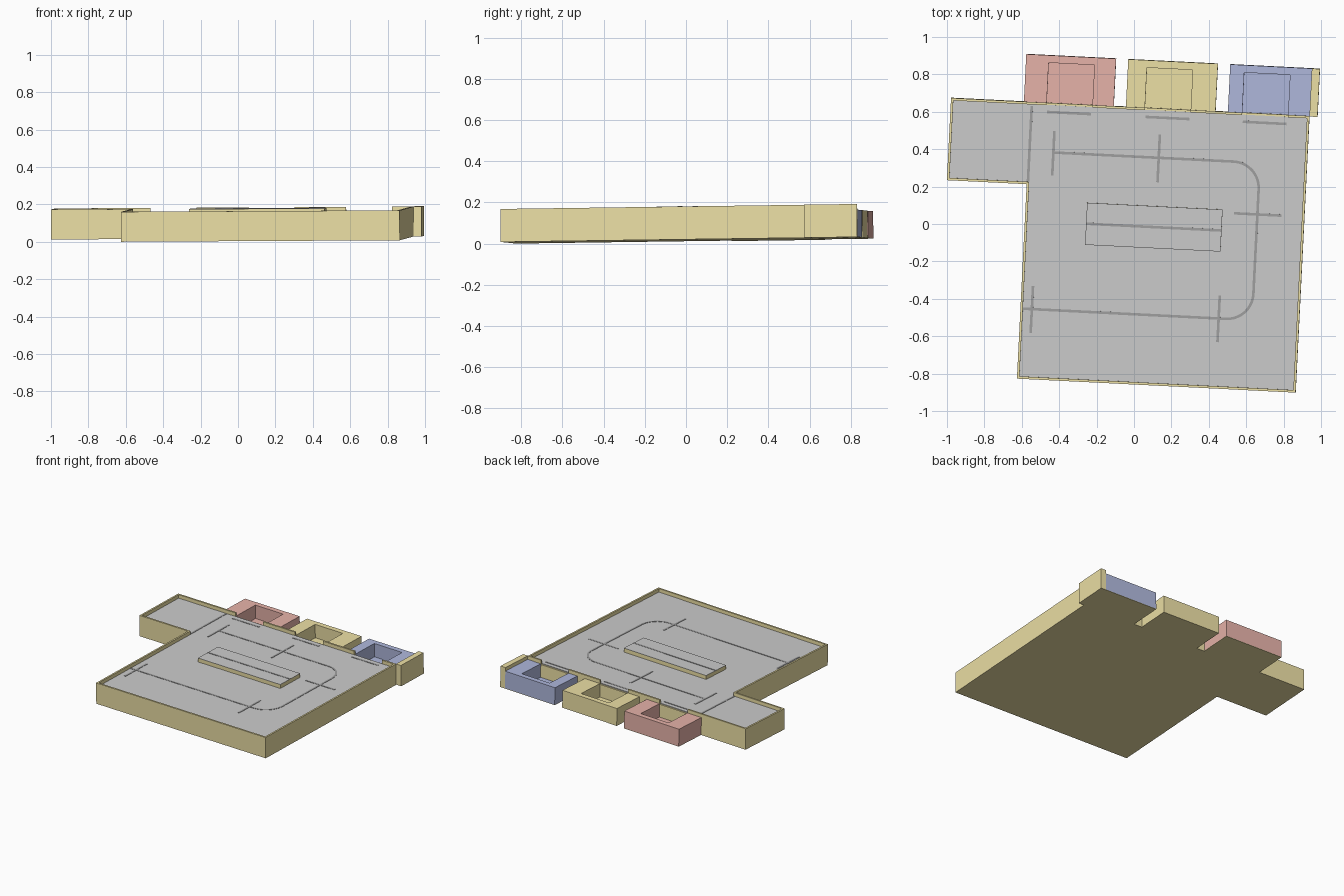
import bpy, bmesh, math
from mathutils import Matrix, Vector

if "Cube" in bpy.data.objects:
    bpy.data.objects.remove(bpy.data.objects["Cube"])

# the whole board is turned and slightly tilted
M = (Matrix.Translation((0, 0, 0.0149)) @ Matrix.Rotation(math.radians(-2.87), 4, 'Z')
     @ Matrix.Rotation(0.0138, 4, 'X') @ Matrix.Rotation(-0.0053, 4, 'Y'))
H, F, T = 0.16, 0.133, 0.013      # wall top, floor top, wall thickness


def material(name, rgb):
    m = bpy.data.materials.new(name)
    m.diffuse_color = (*rgb, 1)
    m.use_nodes = True
    m.node_tree.nodes["Principled BSDF"].inputs["Base Color"].default_value = m.diffuse_color
    return m


YELLOW = material("yellow", (0.85, 0.75, 0.38))
RED = material("red", (0.80, 0.45, 0.40))
BLUE = material("blue", (0.43, 0.48, 0.72))
DARK = material("dark_line", (0.35, 0.35, 0.35))


def prism(name, outline, z0, z1, mat=None):
    bm = bmesh.new()
    face = bm.faces.new([bm.verts.new((x, y, z0)) for x, y in outline])
    top = bmesh.ops.extrude_face_region(bm, geom=[face])
    moved = [g for g in top['geom'] if isinstance(g, bmesh.types.BMVert)]
    bmesh.ops.translate(bm, verts=moved, vec=(0, 0, z1 - z0))
    bmesh.ops.recalc_face_normals(bm, faces=bm.faces)
    bm.transform(M)
    me = bpy.data.meshes.new(name)
    bm.to_mesh(me)
    bm.free()
    ob = bpy.data.objects.new(name, me)
    bpy.context.collection.objects.link(ob)
    if mat:
        me.materials.append(mat)
    return ob


def box(name, x0, x1, y0, y1, z0, z1, mat=None):
    return prism(name, [(x0, y0), (x1, y0), (x1, y1), (x0, y1)], z0, z1, mat)


def strip(name, pts, z, w=0.014):
    # flat painted line following a path
    pts = [Vector(p) for p in pts]
    left, right = [], []
    for i, p in enumerate(pts):
        d = (pts[min(i + 1, len(pts) - 1)] - pts[max(i - 1, 0)]).normalized()
        n = Vector((-d.y, d.x)) * w / 2
        left.append(p + n)
        right.append(p - n)
    return prism(name, left + right[::-1], z, z + 0.002, DARK)


# L-shaped base and floor
XL, XI, XR = -1.01, -0.583, 0.909
YF, YS, YB = -0.855, 0.186, 0.626
def ell(d):
    return [(XI + d, YF + d), (XR - d, YF + d), (XR - d, YB - d),
            (XL + d, YB - d), (XL + d, YS + d), (XI + d, YS + d)]
prism("base", ell(0), 0, F - 0.006, YELLOW)
prism("floor", ell(T - 0.002), F - 0.008, F)

# rim walls, with openings in the back wall
zb = F - 0.006
box("front_wall", XI, XR, YF, YF + T, zb, H, YELLOW)
box("right_wall", XR - T, XR, YF + T, YB - T, zb, H, YELLOW)
box("left_wall", XI, XI + T, YF + T, YS + T, zb, H, YELLOW)
box("side_bay_front_wall", XL, XI, YS, YS + T, zb, H, YELLOW)
box("side_bay_left_wall", XL, XL + T, YS + T, YB - T, zb, H, YELLOW)
for i, (a, b) in enumerate([(XL, -0.498), (-0.253, 0.028), (0.273, 0.549), (0.794, XR)]):
    box(f"back_wall_{i + 1}", a, b, YB - T, YB, zb, H, YELLOW)

# three U-shaped bins behind the back wall
for name, a, b, h0, h1, mat in [("red", -0.62, -0.139, -0.498, -0.253, RED),
                                ("yellow", -0.074, 0.406, 0.028, 0.273, YELLOW),
                                ("blue", 0.472, XR, 0.549, 0.794, BLUE)]:
    y1, yh = 0.88, 0.84
    box(name + "_bin_plate", a, b, YB, y1, 0, 0.003, YELLOW)
    box(name + "_bin_floor", h0, h1, YB, yh, 0.003, 0.03, mat)
    prism(name + "_bin", [(a, YB), (h0, YB), (h0, yh), (h1, yh),
                          (h1, YB), (b, YB), (b, y1), (a, y1)], 0.003, F, mat)
    strip(name + "_bin_line", [(h0 + 0.005, 0.577), (h1 - 0.005, 0.577)], F)

# corner block
box("corner_block", XR, 0.952, 0.623, 0.88, 0, H, YELLOW)

# raised island with grey top
box("island", -0.255, 0.47, -0.122, 0.103, F, 0.161, YELLOW)
box("island_top", -0.255, 0.47, -0.122, 0.103, 0.161, 0.163)
strip("island_line", [(-0.255, -0.009), (0.47, -0.009)], 0.163)

# track line with rounded corners
def arc(cx, cy, r, a0, a1, n=10):
    return [(cx + r * math.cos(math.radians(a0 + (a1 - a0) * i / n)),
             cy + r * math.sin(math.radians(a0 + (a1 - a0) * i / n))) for i in range(n + 1)]
R = 0.14
strip("track_line", [(-0.449, 0.362)] + arc(0.657 - R, 0.362 - R, R, 90, 0)
      + arc(0.657 - R, -0.48 + R, R, 0, -90) + [(-0.575, -0.48)], F)

# cross marks and bay boundary
for i, (p, q) in enumerate([((-0.449, 0.238), (-0.449, 0.478)), ((0.115, 0.231), (0.115, 0.486)),
                            ((0.531, 0.086), (0.787, 0.086)), ((0.478, -0.607), (0.478, -0.357)),
                            ((-0.522, -0.607), (-0.522, -0.357))]):
    strip(f"cross_mark_{i + 1}", [p, q], F + 0.0006)
strip("bay_line", [(-0.577, 0.2), (-0.577, 0.605)], F)
